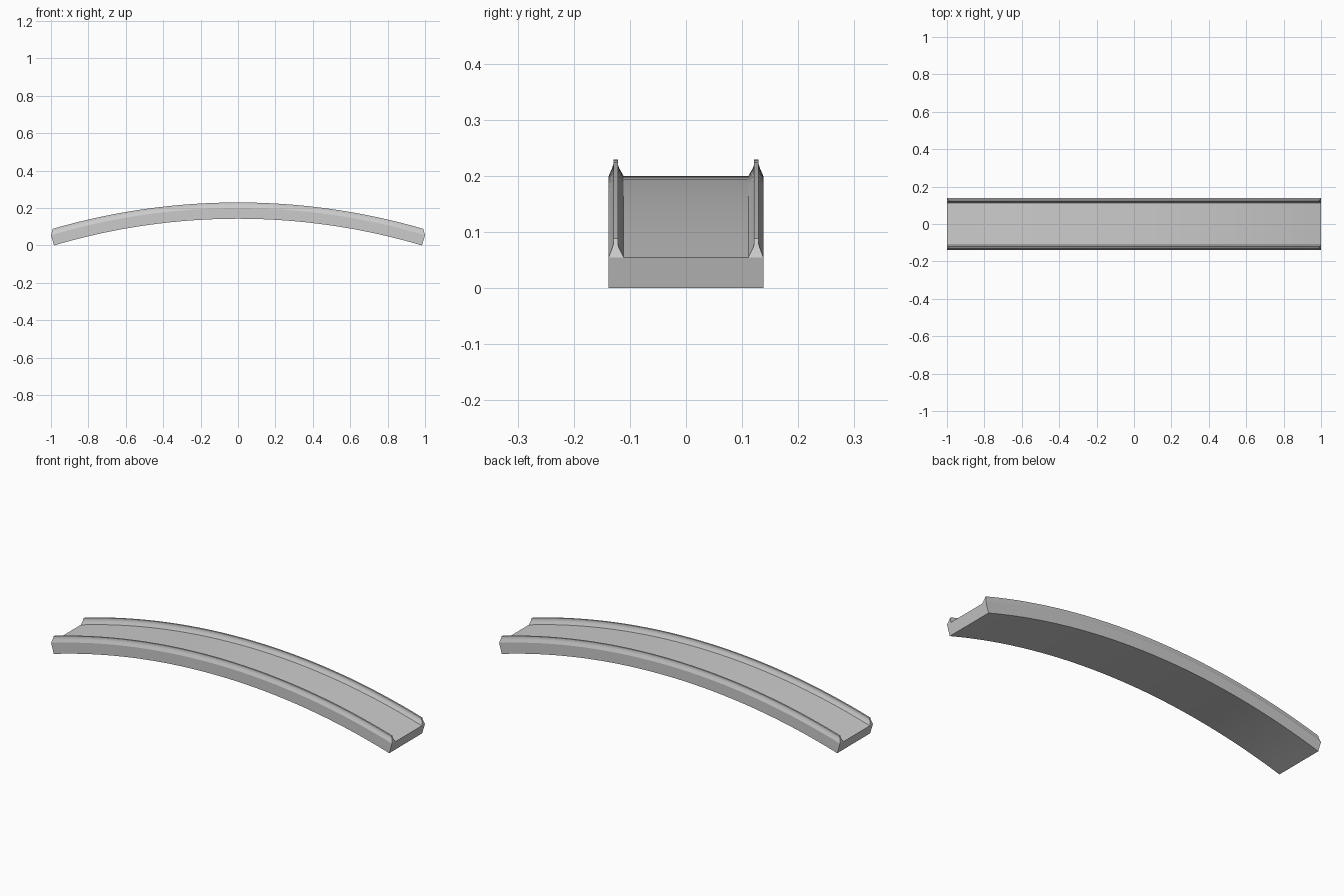
import bpy, bmesh
from math import sin, cos, asin, radians

if "Cube" in bpy.data.objects:
    bpy.data.objects.remove(bpy.data.objects["Cube"])

# Arched deck with a flanged rail along each side, lofted along a circular arc
R, DECK_TOP, THICK, RAIL_H = 3.52, 0.20, 0.057, 0.03
SEGMENTS = 32
END = asin(1.0 / R)
RAIL_CUT = radians(0.31)      # rail ends lean back toward the middle

# Cross-section: (y, height above the deck), rail on the +y side
rail = [(0.138, 0.0), (0.1315, 0.015), (0.1295, 0.021), (0.1295, RAIL_H),
        (0.1215, RAIL_H), (0.1215, 0.021), (0.1195, 0.015), (0.111, 0.0)]
half = [(0.138, -THICK)] + rail
profile = half + [(-y, h) for y, h in reversed(half)]
n = len(profile)


def arc_point(y, h, t):
    end = END - RAIL_CUT * max(h, 0) / RAIL_H
    a = end * t
    return ((R + h) * sin(a), y, (R + h) * cos(a) + DECK_TOP - R)


bm = bmesh.new()
rings = [[bm.verts.new(arc_point(y, h, 2 * i / SEGMENTS - 1)) for y, h in profile]
         for i in range(SEGMENTS + 1)]

# Skin of the loft
for a, b in zip(rings, rings[1:]):
    for j in range(n):
        k = (j + 1) % n
        bm.faces.new((a[j], a[k], b[k], b[j]))

# End caps: slab end plus the two leaning rail ends
for ring in (rings[0], rings[-1]):
    m = len(half)
    bm.faces.new((ring[0], ring[1], ring[m - 1], ring[m], ring[n - 2], ring[n - 1]))
    bm.faces.new(ring[1:m])
    bm.faces.new(ring[m:n - 1])

bmesh.ops.recalc_face_normals(bm, faces=bm.faces[:])
low = min(v.co.z for v in bm.verts)
bmesh.ops.translate(bm, verts=bm.verts[:], vec=(0, 0, -low))
mesh = bpy.data.meshes.new("arched_track")
bm.to_mesh(mesh)
bm.free()

track = bpy.data.objects.new("arched_track", mesh)
bpy.context.collection.objects.link(track)
bpy.context.view_layer.objects.active = track
track.select_set(True)
bpy.ops.object.shade_smooth_by_angle(angle=radians(20))
